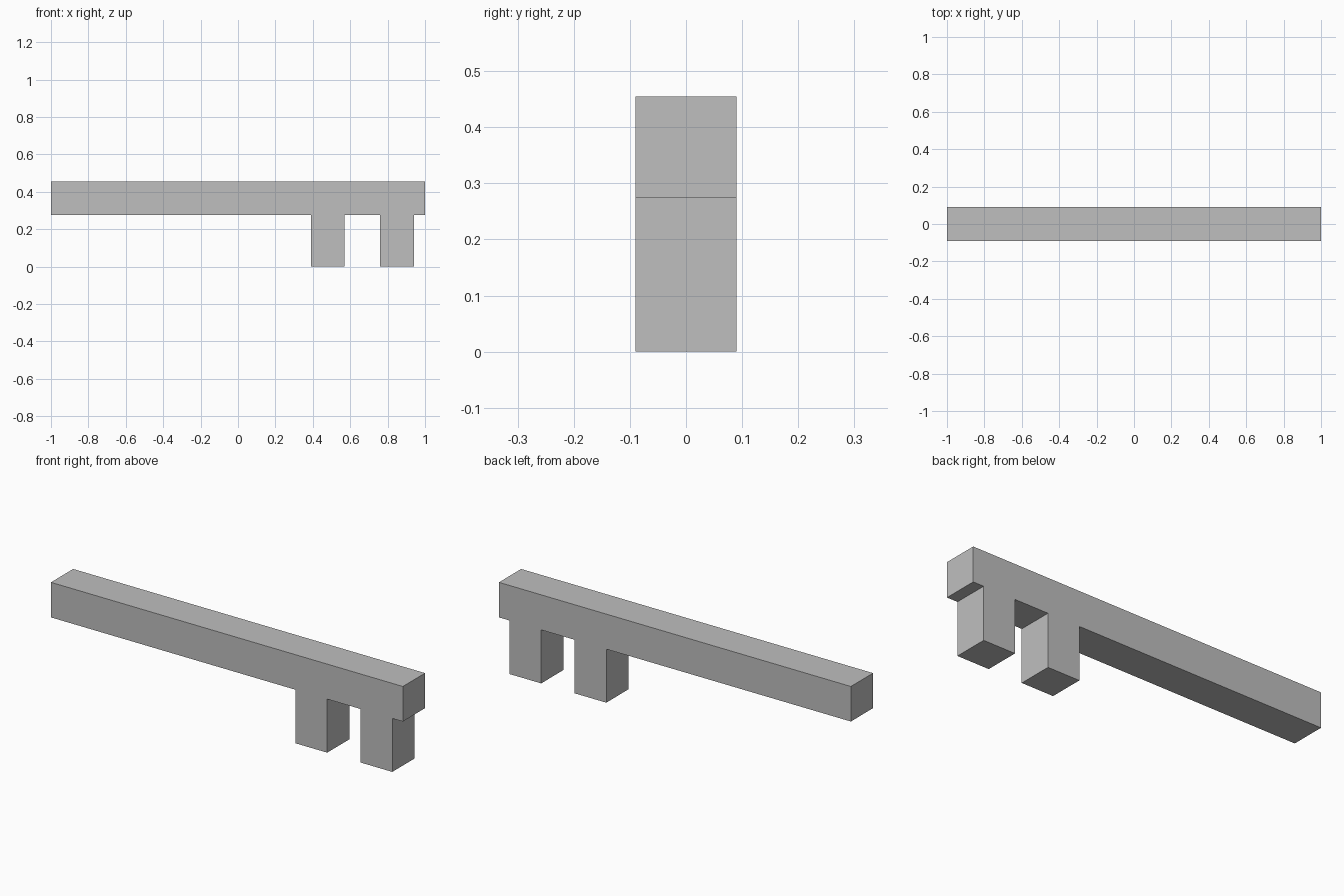
import bpy
import bmesh
from mathutils import Vector

cube = bpy.data.objects.get("Cube")
if cube:
    bpy.data.objects.remove(cube, do_unlink=True)

HALF_LENGTH, HALF_DEPTH = 1.0, 0.09
BAR_BOTTOM, BAR_TOP = 0.275, 0.455
TOOTH_WIDTH = 0.18
TOOTH_STARTS = (0.39, 0.76)

# Plain grey finish
grey = bpy.data.materials.new("plain_grey")
grey.use_nodes = True
colour = (0.52, 0.52, 0.52, 1)
grey.diffuse_color = colour
grey.node_tree.nodes["Principled BSDF"].inputs["Base Color"].default_value = colour

# Side outline: long bar with two square teeth hanging below
outline = [(-HALF_LENGTH, BAR_TOP), (-HALF_LENGTH, BAR_BOTTOM)]
for start in TOOTH_STARTS:
    end = start + TOOTH_WIDTH
    outline += [(start, BAR_BOTTOM), (start, 0), (end, 0), (end, BAR_BOTTOM)]
outline += [(HALF_LENGTH, BAR_BOTTOM), (HALF_LENGTH, BAR_TOP)]

# Extrude the outline through the depth as one solid
bm = bmesh.new()
front = bm.faces.new([bm.verts.new((x, -HALF_DEPTH, z)) for x, z in outline])
result = bmesh.ops.extrude_face_region(bm, geom=[front], use_keep_orig=True)
back_verts = [v for v in result["geom"] if isinstance(v, bmesh.types.BMVert)]
bmesh.ops.translate(bm, verts=back_verts, vec=Vector((0, 2 * HALF_DEPTH, 0)))
bmesh.ops.recalc_face_normals(bm, faces=bm.faces)

mesh = bpy.data.meshes.new("toothed_bar")
bm.to_mesh(mesh)
bm.free()
mesh.materials.append(grey)
bar = bpy.data.objects.new("toothed_bar", mesh)
bpy.context.collection.objects.link(bar)
